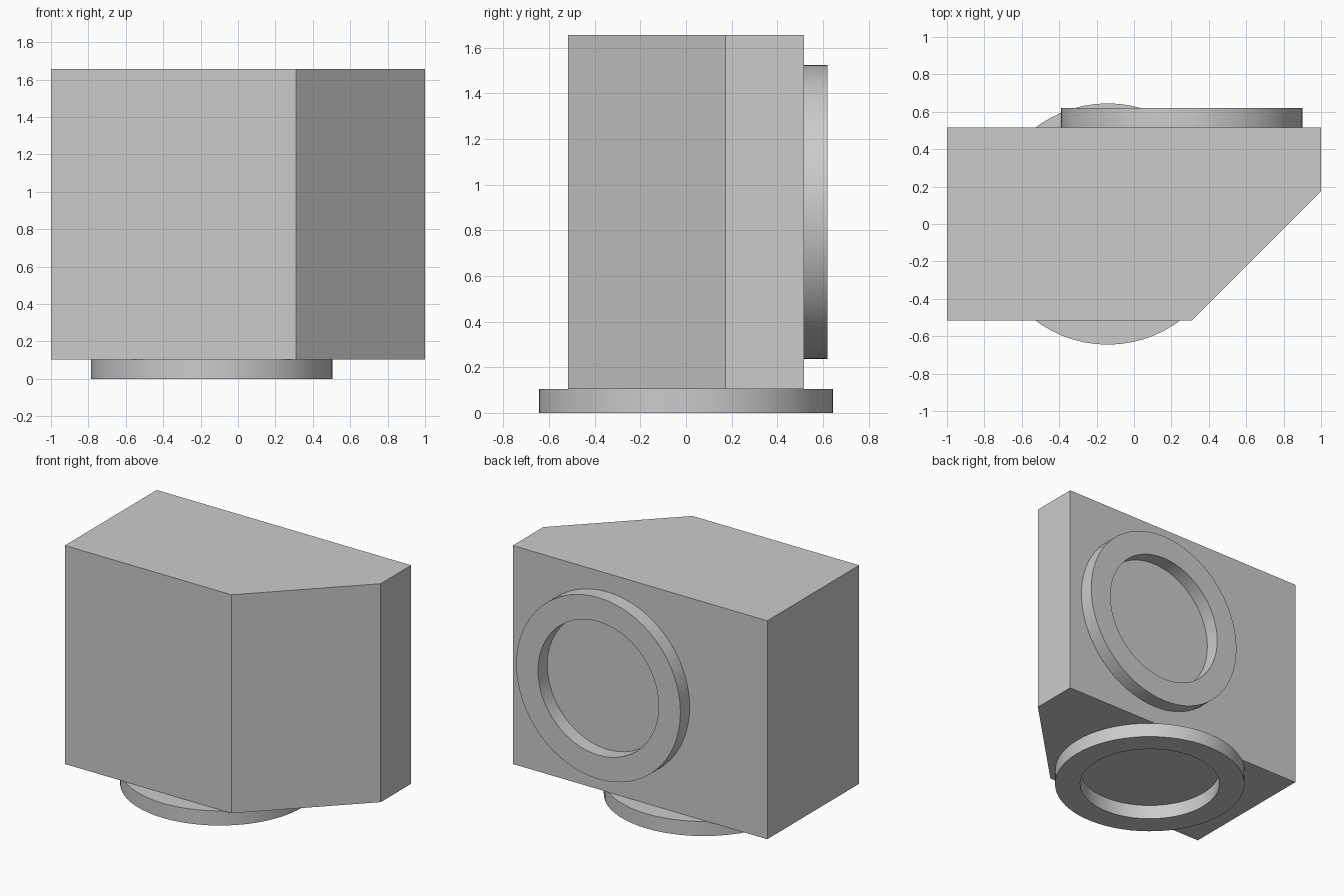
import bpy, bmesh, math
from mathutils import Matrix

if "Cube" in bpy.data.objects:
    bpy.data.objects.remove(bpy.data.objects["Cube"])


def finish(bm, name, matrix=None):
    if matrix:
        bm.transform(matrix)
    bmesh.ops.recalc_face_normals(bm, faces=bm.faces)
    mesh = bpy.data.meshes.new(name)
    bm.to_mesh(mesh)
    bm.free()
    ob = bpy.data.objects.new(name, mesh)
    bpy.context.collection.objects.link(ob)
    return ob


def prism(name, outline, z0, z1):
    bm = bmesh.new()
    face = bm.faces.new([bm.verts.new((x, y, z0)) for x, y in outline])
    out = bmesh.ops.extrude_face_region(bm, geom=[face], use_keep_orig=True)
    verts = [v for v in out["geom"] if isinstance(v, bmesh.types.BMVert)]
    bmesh.ops.translate(bm, verts=verts, vec=(0, 0, z1 - z0))
    return finish(bm, name)


def flange(name, matrix, r_out=0.645, r_in=0.474, h=0.104, n=64):
    # rectangular section swept around local z, base at z = 0
    section = [(r_in, 0), (r_out, 0), (r_out, h), (r_in, h)]
    bm = bmesh.new()
    rings = []
    for i in range(n):
        a = 2 * math.pi * i / n
        rings.append([bm.verts.new((r * math.cos(a), r * math.sin(a), z)) for r, z in section])
    for i in range(n):
        p, q = rings[i], rings[(i + 1) % n]
        for j in range(4):
            k = (j + 1) % 4
            f = bm.faces.new((p[j], q[j], q[k], p[k]))
            f.smooth = j in (1, 3)
    for e in bm.edges:
        if e.calc_face_angle(0) > math.radians(30):
            e.smooth = False
    return finish(bm, name, matrix)


# Box body with one chamfered front corner
prism("duct_body", [(-1, -0.516), (0.31, -0.516), (1, 0.174), (1, 0.516), (-1, 0.516)],
      0.104, 1.656)

# Round collars: underneath and on the back face
flange("bottom_collar", Matrix.Translation((-0.14, 0, 0)))
flange("back_collar", Matrix.Translation((0.255, 0.516, 0.88)) @ Matrix.Rotation(-math.pi / 2, 4, 'X'))
